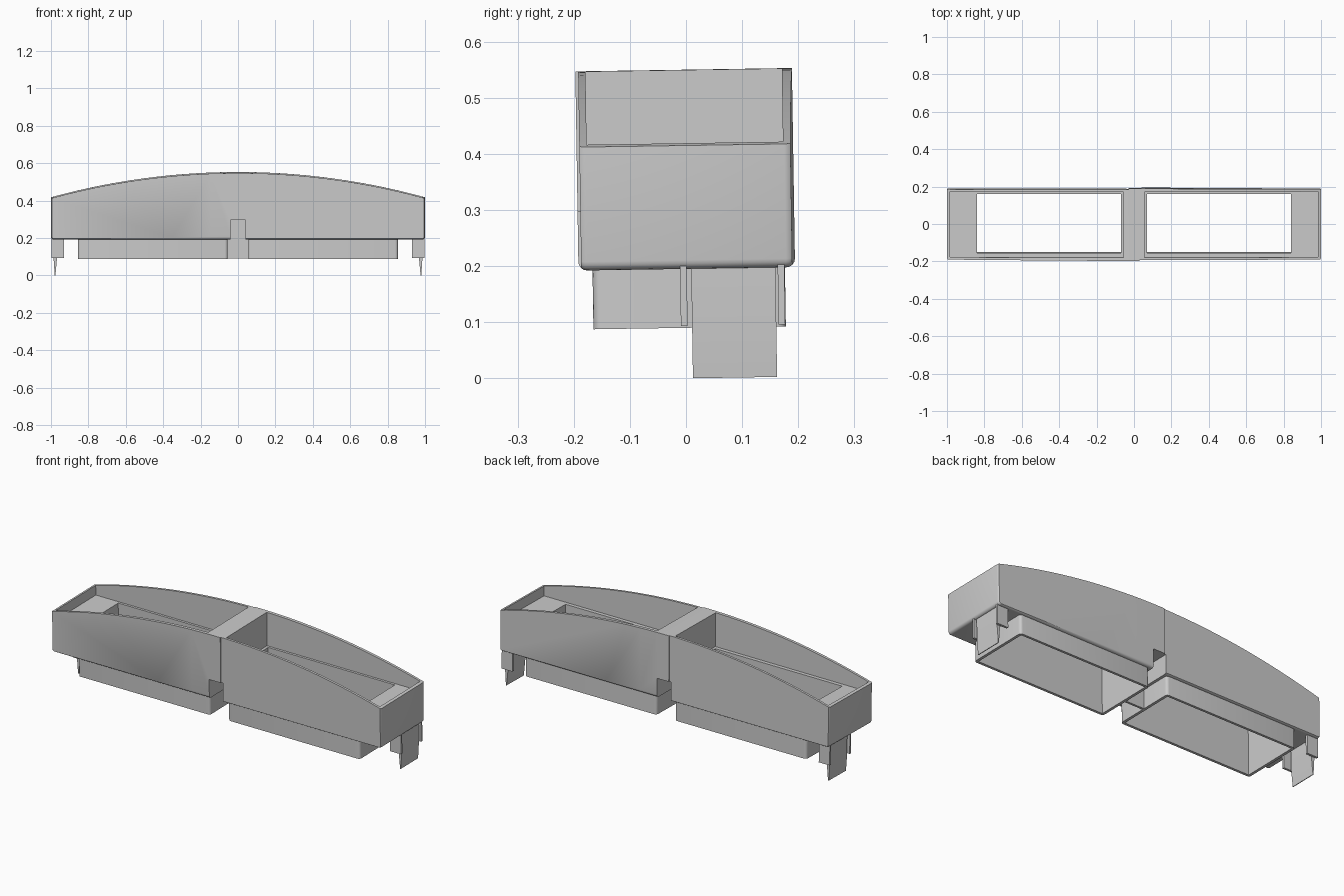
import bpy, bmesh, math
from mathutils import Matrix

cube = bpy.data.objects.get("Cube")
if cube:
    bpy.data.objects.remove(cube, do_unlink=True)

grey = bpy.data.materials.new("plain grey")
grey.use_nodes = True
colour = (0.6, 0.6, 0.6, 1)
grey.diffuse_color = colour
grey.node_tree.nodes["Principled BSDF"].inputs["Base Color"].default_value = colour

TILT = Matrix.Translation((0, 0, 0.28)) @ Matrix.Rotation(math.radians(0.9), 4, 'X') \
    @ Matrix.Translation((0, 0, -0.28))
parts = []


def prism(name, points, axis, lo, hi, round_sides=0.0, round_bottom=0.0):
    """Closed prism from a 2D outline along z or y, optionally with rounded edges."""
    bm = bmesh.new()
    place = (lambda a, b, h: (a, b, h)) if axis == 'Z' else (lambda a, b, h: (a, h, b))
    low = [bm.verts.new(place(a, b, lo)) for a, b in points]
    high = [bm.verts.new(place(a, b, hi)) for a, b in points]
    bm.faces.new(low)
    bm.faces.new(high)
    uprights = []
    for i in range(len(points)):
        j = (i + 1) % len(points)
        bm.faces.new((low[i], low[j], high[j], high[i]))
        uprights.append(bm.edges.get((low[i], high[i])))
    bmesh.ops.recalc_face_normals(bm, faces=bm.faces[:])
    if round_sides:
        bmesh.ops.bevel(bm, geom=uprights, offset=round_sides, segments=4,
                        affect='EDGES', profile=0.5)
    if round_bottom:
        rim = [e for e in bm.edges if all(abs(v.co.z - lo) < 1e-5 for v in e.verts)]
        bmesh.ops.bevel(bm, geom=rim, offset=round_bottom, segments=4,
                        affect='EDGES', profile=0.5)
    bmesh.ops.recalc_face_normals(bm, faces=bm.faces[:])
    mesh = bpy.data.meshes.new(name)
    bm.to_mesh(mesh)
    bm.free()
    mesh.materials.append(grey)
    obj = bpy.data.objects.new(name, mesh)
    bpy.context.collection.objects.link(obj)
    return obj


def box(name, x0, x1, y0, y1, z0, z1, round_sides=0.0, round_bottom=0.0):
    x0, x1 = min(x0, x1), max(x0, x1)
    corners = [(x0, y0), (x1, y0), (x1, y1), (x0, y1)]
    return prism(name, corners, 'Z', z0, z1, round_sides, round_bottom)


def combine(target, tool, operation):
    mod = target.modifiers.new("cut", 'BOOLEAN')
    mod.operation, mod.object, mod.solver = operation, tool, 'EXACT'
    bpy.context.view_layer.update()
    bpy.context.view_layer.objects.active = target
    bpy.ops.object.modifier_apply(modifier=mod.name)
    bpy.data.objects.remove(tool, do_unlink=True)


# Body block
body = box("tray_body", -1, 1, -0.193, 0.193, 0.195, 0.7, 0.016, 0.0155)

# Material above the arched top is cut away
steps = 48
radius = 3.77
above = [(1.1, 0.9), (-1.1, 0.9)]
for i in range(steps + 1):
    x = -1.1 + 2.2 * i / steps
    above.append((x, 0.55 - radius + math.sqrt(radius ** 2 - x ** 2)))
combine(body, prism("arch_cutter", above, 'Y', -0.4, 0.4), 'DIFFERENCE')

# Slightly stepped long walls
trim = [(-1.2, -0.3), (1.2, -0.3), (1.2, -0.188), (0.03, -0.188), (0.03, -0.194), (-1.2, -0.187)]
for s in (-1, 1):
    outline = [(s * x, s * y) for x, y in trim]
    combine(body, prism("wall_trim", outline, 'Z', 0.1, 0.8), 'DIFFERENCE')

# Slot through the centre, then pockets, open basins and their ledges
combine(body, box("slot_cutter", -0.04, 0.04, -0.4, 0.4, 0.1, 0.3), 'DIFFERENCE')
for s in (-1, 1):
    combine(body, box("basin", s * 0.055, s * 0.855, -0.168, 0.175, 0.09, 0.25, 0.015), 'UNION')
    combine(body, box("pocket_cutter", s * 0.055, s * 0.985, -0.175, 0.175, 0.365, 0.8), 'DIFFERENCE')
    combine(body, box("hole_cutter", s * 0.07, s * 0.84, -0.154, 0.162, 0, 0.8), 'DIFFERENCE')
parts.append(body)

# Web joining the basins under the centre bridge
parts.append(box("centre_web", -0.058, 0.058, -0.006, 0.006, 0.09, 0.302))

# End brackets: two ribs and a pointed leg at each end
for s, side in ((-1, "right"), (1, "left")):
    for y, place in ((-0.006, "front"), (0.168, "back")):
        parts.append(box(f"{side}_{place}_rib", s * 0.93, s * 0.996, y - 0.006, y + 0.006, 0.093, 0.21))
    blade = [(0.968, 0.21), (0.968, 0.09), (0.976, 0.0), (0.98, 0.0), (0.986, 0.09), (0.986, 0.21)]
    parts.append(prism(f"{side}_leg", [(s * x, z) for x, z in blade], 'Y', 0.008, 0.158))

for obj in parts:
    obj.data.transform(TILT)
    bpy.ops.object.select_all(action='DESELECT')
    obj.select_set(True)
    bpy.context.view_layer.objects.active = obj
    bpy.ops.object.shade_smooth_by_angle(angle=math.radians(30))
